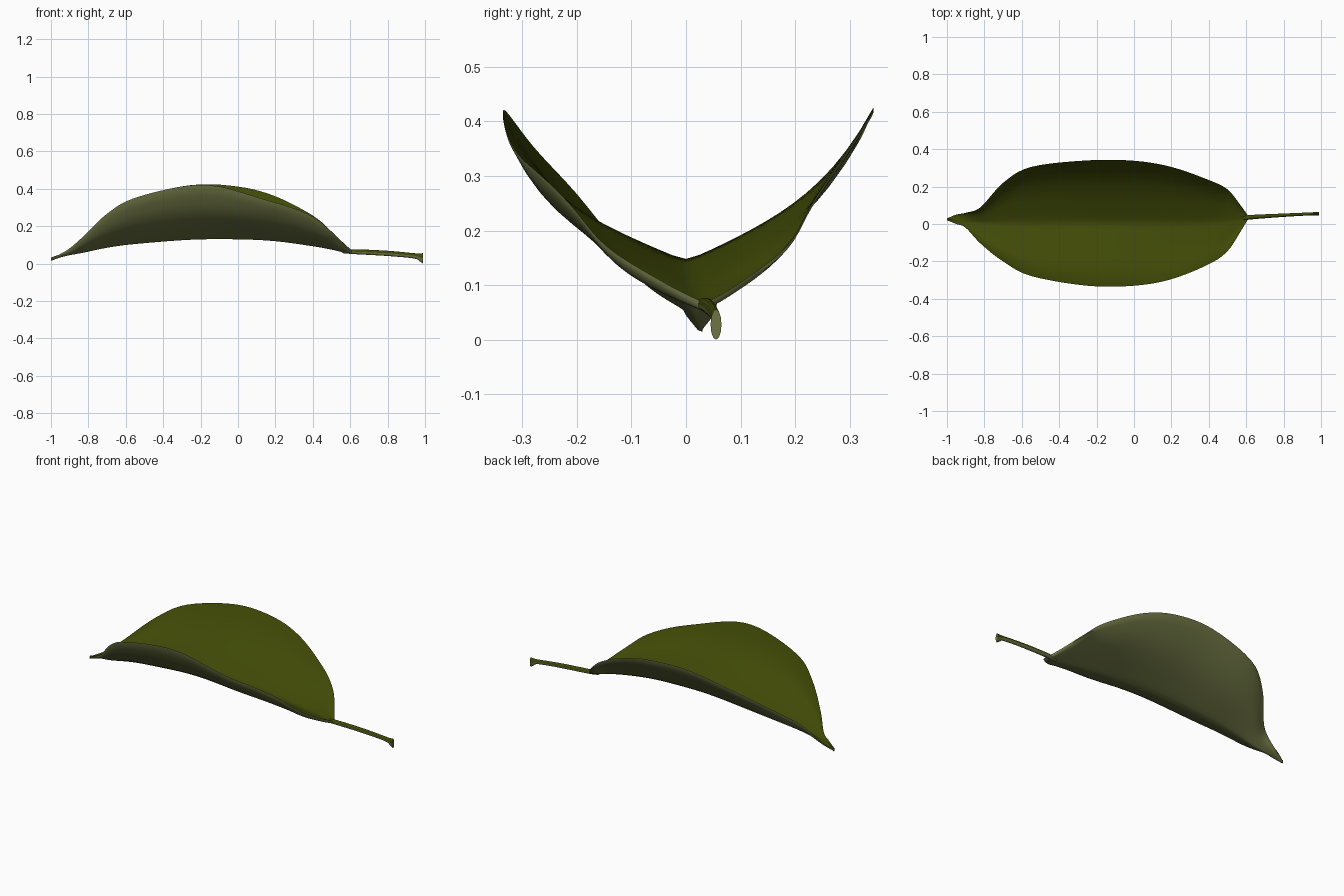
import bpy, bmesh, math

cube = bpy.data.objects.get("Cube")
if cube:
    bpy.data.objects.remove(cube, do_unlink=True)


def material(name, colour):
    m = bpy.data.materials.new(name)
    m.use_nodes = True
    m.diffuse_color = colour
    for node in m.node_tree.nodes:
        if node.type == 'BSDF_PRINCIPLED':
            node.inputs["Base Color"].default_value = colour
            node.inputs["Roughness"].default_value = 0.7
    return m


dark_green = material("dark leaf green", (0.05, 0.066, 0.002, 1))
pale_green = material("pale underside green", (0.158, 0.178, 0.058, 1))


def spline(rows, steps):
    """Smooth rows of numbers with a curve through every row."""
    result = []
    last = len(rows) - 1
    for i in range(last):
        a, b, c, d = (rows[max(i - 1, 0)], rows[i], rows[i + 1], rows[min(i + 2, last)])
        for s in range(steps):
            t = s / steps
            result.append([q + t / 2 * (r - p + t * (2 * p - 5 * q + 4 * r - w
                           + t * (3 * (q - r) + w - p)))
                           for p, q, r, w in zip(a, b, c, d)])
    result.append(list(rows[-1]))
    return result


def loft(name, rings, is_dark):
    """Skin closed rings, cap both ends, colour faces by rule."""
    bm = bmesh.new()
    loops = [[bm.verts.new(p) for p in ring] for ring in rings]
    size = len(loops[0])
    for a, b in zip(loops, loops[1:]):
        for k in range(size):
            j = (k + 1) % size
            face = bm.faces.new((a[k], a[j], b[j], b[k]))
            face.material_index = 0 if is_dark(k) else 1
    for end in (loops[0], loops[-1]):
        bm.faces.new(end).material_index = 1
    bmesh.ops.recalc_face_normals(bm, faces=bm.faces)
    mesh = bpy.data.meshes.new(name)
    bm.to_mesh(mesh)
    bm.free()
    obj = bpy.data.objects.new(name, mesh)
    bpy.context.collection.objects.link(obj)
    mesh.materials.append(dark_green)
    mesh.materials.append(pale_green)
    bpy.ops.object.select_all(action='DESELECT')
    obj.select_set(True)
    bpy.context.view_layer.objects.active = obj
    bpy.ops.object.shade_smooth_by_angle(angle=math.radians(50))
    return obj


# Blade outline: x, front edge y, back edge y, midrib z, edge z
outline = [
    (-1, .02, .03, .015, .02),
    (-.95, 0, .05, .033, .045),
    (-.9, -.02, .06, .045, .075),
    (-.82, -.105, .09, .06, .145),
    (-.7, -.2, .22, .085, .26),
    (-.55, -.278, .305, .105, .345),
    (-.25, -.33, .34, .128, .413),
    (0, -.33, .338, .13, .405),
    (.2, -.295, .305, .12, .353),
    (.4, -.215, .235, .093, .25),
    (.5, -.145, .185, .075, .165),
    (.57, -.04, .1, .058, .098),
    (.61, .027, .043, .052, .064),
]
HALF = 14


def blade_ring(x, front, back, z_mid, z_edge):
    """Cupped cross-section: underside, then upper side in return."""
    y_mid = .03 * abs((x + .2) / .8) ** 6
    dip = .038 * math.exp(-((x - .13) / .2) ** 2)
    under, upper = [], []
    for i in range(-HALF, HALF + 1):
        t = abs(i) / HALF
        if i < 0:
            edge, top, gentle, power = front, z_edge - dip, .55, 5
        else:
            edge, top, gentle, power = back, z_edge, .6, 4
        # Rounded at the midrib, gentle slope, then curling up at the margin
        rise = gentle * 1.04 * t * t / (t + .04) + (1 - gentle) * t ** power
        y = y_mid + (edge - y_mid) * t
        z = z_mid + (top - z_mid) * rise
        under.append((x, y, z))
        upper.append((x, y, z + .017 - .01 * t))
    return under + upper[::-1]


loft("leaf_blade", [blade_ring(*row) for row in spline(outline, 5)],
     lambda k: 2 * HALF < k < 4 * HALF + 1)

# Stem: x, y, z, half width, half height, flaring at the cut end
stem_path = [
    (.56, .026, .064, .012, .008),
    (.62, .036, .064, .012, .013),
    (.8, .047, .055, .009, .014),
    (.94, .054, .042, .008, .014),
    (.97, .055, .034, .009, .021),
    (.99, .055, .028, .01, .028),
]
SIDES = 12


def stem_ring(x, y, z, width, height):
    angles = [math.tau * k / SIDES for k in range(SIDES)]
    return [(x, y + width * math.cos(a), z + height * math.sin(a)) for a in angles]


loft("leaf_stem", [stem_ring(*row) for row in spline(stem_path, 4)],
     lambda k: k < SIDES // 2)
